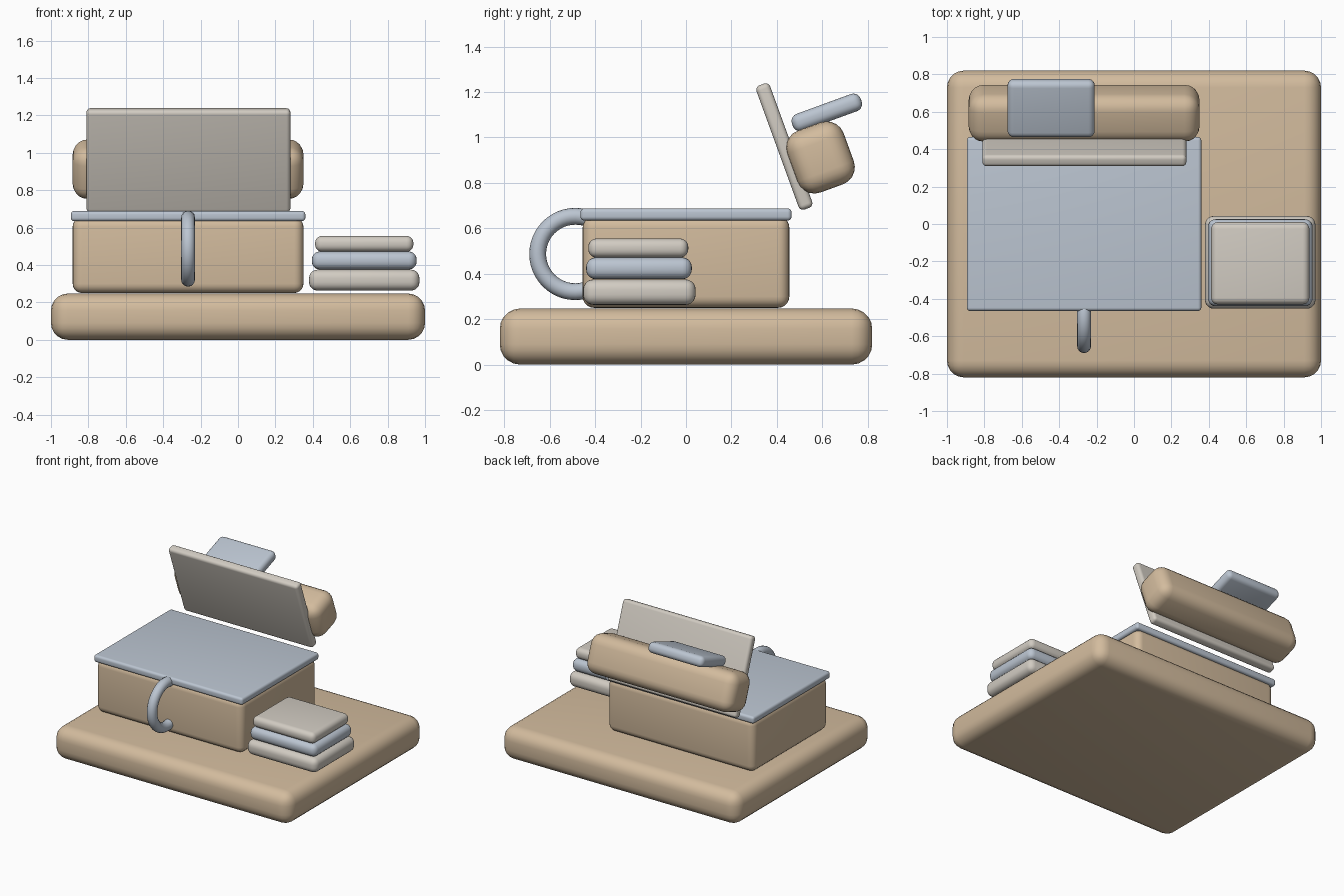
import bpy, math

if "Cube" in bpy.data.objects:
    bpy.data.objects.remove(bpy.data.objects["Cube"])


def material(name, rgb):
    m = bpy.data.materials.new(name)
    m.diffuse_color = (*rgb, 1)
    m.use_nodes = True
    m.node_tree.nodes["Principled BSDF"].inputs["Base Color"].default_value = m.diffuse_color
    return m


TAN = material("warm tan", (0.65, 0.50, 0.34))
BLUE = material("pale blue grey", (0.50, 0.56, 0.64))
CREAM = material("light stone", (0.64, 0.60, 0.54))
TILT = math.radians(20)


def finish(ob, name, mat):
    ob.name = name
    ob.data.materials.append(mat)
    bpy.ops.object.shade_smooth_by_angle(angle=math.radians(35))


def rounded_box(name, centre, size, radius, mat, tilt=0.0):
    bpy.ops.mesh.primitive_cube_add(size=1, location=centre)
    ob = bpy.context.object
    ob.scale = size
    bpy.ops.object.transform_apply(location=False, rotation=False, scale=True)
    ob.rotation_euler.x = tilt
    b = ob.modifiers.new("rounding", "BEVEL")
    b.width, b.segments = radius, 5
    bpy.ops.object.modifier_apply(modifier=b.name)
    finish(ob, name, mat)


# Thick base slab and the box standing on it
rounded_box("base", (0, 0, 0.1235), (2, 1.64, 0.247), 0.09, TAN)
rounded_box("box_body", (-0.267, 0, 0.452), (1.234, 0.91, 0.404), 0.05, TAN)
rounded_box("box_rim", (-0.267, 0, 0.661), (1.254, 0.93, 0.054), 0.018, BLUE)

# Ring handle, half sunk into the box front
bpy.ops.mesh.primitive_torus_add(
    major_radius=0.166, minor_radius=0.037, major_segments=48, minor_segments=16,
    location=(-0.267, -0.487, 0.487), rotation=(0, math.pi / 2, 0))
finish(bpy.context.object, "handle", BLUE)

# Stack of three folded pads, shrinking upwards
rounded_box("pad_bottom", (0.675, -0.205, 0.319), (0.59, 0.495, 0.112), 0.045, CREAM)
rounded_box("pad_middle", (0.675, -0.207, 0.424), (0.56, 0.465, 0.096), 0.042, BLUE)
rounded_box("pad_top", (0.675, -0.210, 0.513), (0.525, 0.44, 0.084), 0.036, CREAM)

# Raised lid: leaning liner panel, padded back and a small pad on top
rounded_box("lid_panel", (-0.265, 0.433, 0.96), (1.09, 0.064, 0.582), 0.022, CREAM, TILT)
rounded_box("lid_shell", (-0.267, 0.592, 0.912), (1.234, 0.265, 0.29), 0.08, TAN, TILT)
rounded_box("lid_pad", (-0.443, 0.62, 1.11), (0.466, 0.322, 0.08), 0.034, BLUE, TILT)
